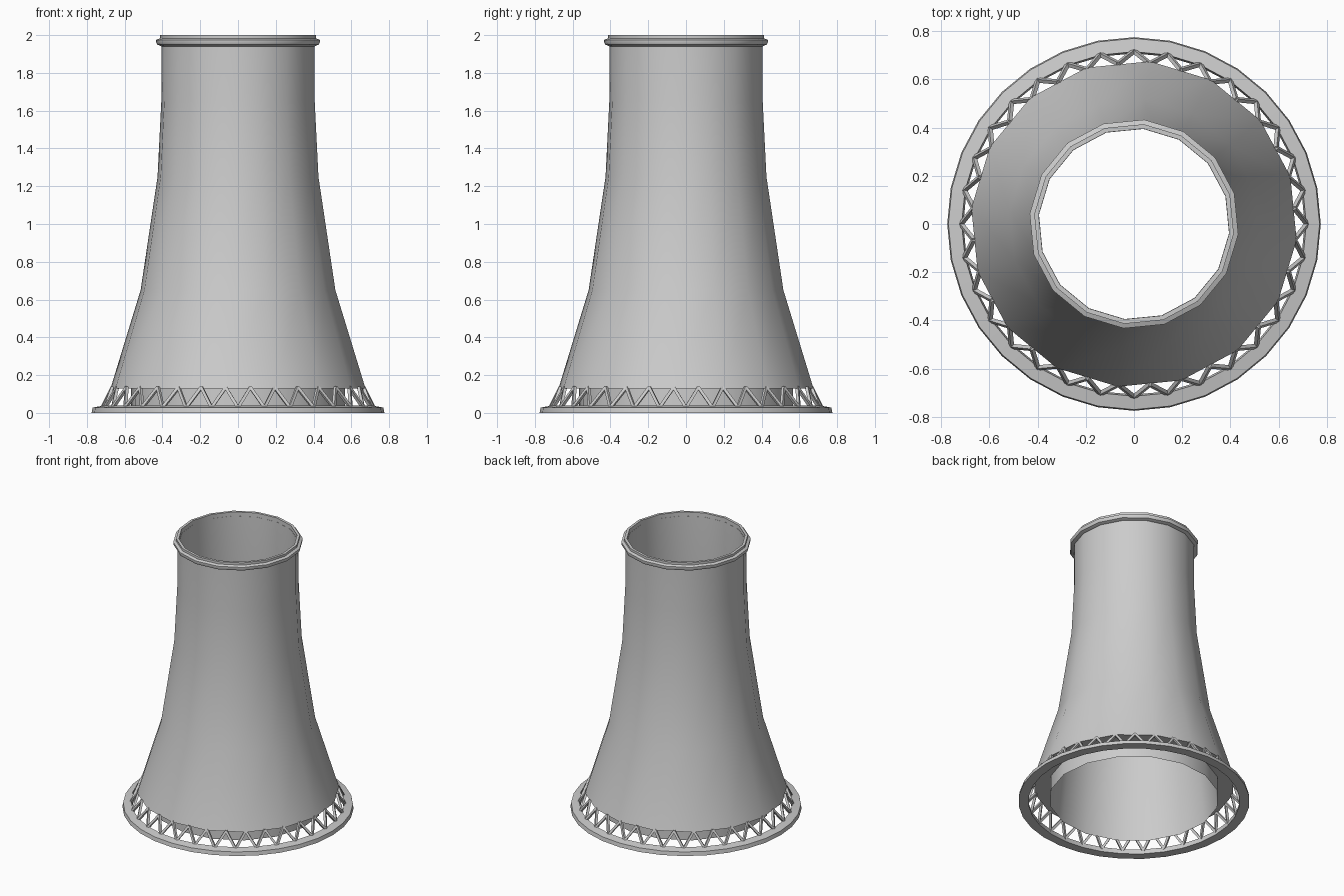
import bpy, bmesh, math
from mathutils import Vector

if "Cube" in bpy.data.objects:
    bpy.data.objects.remove(bpy.data.objects["Cube"])


def polar(r, angle, z):
    return Vector((r * math.cos(angle), r * math.sin(angle), z))


def finish(name, bm):
    bmesh.ops.recalc_face_normals(bm, faces=bm.faces)
    mesh = bpy.data.meshes.new(name)
    bm.to_mesh(mesh)
    bm.free()
    obj = bpy.data.objects.new(name, mesh)
    bpy.context.collection.objects.link(obj)
    return obj


def smooth(obj, degrees=30):
    bpy.ops.object.select_all(action='DESELECT')
    obj.select_set(True)
    bpy.context.view_layer.objects.active = obj
    bpy.ops.object.shade_smooth_by_angle(angle=math.radians(degrees))


def lathe(name, profile, sides, offset=0.0):
    """Revolve a closed (radius, height) outline around z."""
    bm = bmesh.new()
    rings = [[bm.verts.new(polar(r, offset + math.tau * i / sides, z))
              for i in range(sides)] for r, z in profile]
    for k, a in enumerate(rings):
        b = rings[(k + 1) % len(rings)]
        for i in range(sides):
            j = (i + 1) % sides
            bm.faces.new((a[i], a[j], b[j], b[i]))
    obj = finish(name, bm)
    smooth(obj)
    return obj


def add_beam(bm, start, end, half):
    """Square beam whose section is aligned to the radial direction."""
    axis = (end - start).normalized()
    mid = (start + end) / 2
    side = axis.cross(Vector((mid.x, mid.y, 0))).normalized()
    out = side.cross(axis)
    corners = [(-1, -1), (1, -1), (1, 1), (-1, 1)]
    a, b = [[bm.verts.new(p + (side * s + out * t) * half) for s, t in corners]
            for p in (start, end)]
    for i in range(4):
        j = (i + 1) % 4
        bm.faces.new((a[i], a[j], b[j], b[i]))
    bm.faces.new(a[::-1])
    bm.faces.new(b)


TURN = math.radians(-5.625)

# Tower shell: flared outside, inner wall reaching down behind the struts
lathe("tower_shell", [
    (0.678, 0.13), (0.518, 0.65), (0.428, 1.25), (0.408, 1.65), (0.408, 1.97),
    (0.396, 1.97), (0.396, 1.65), (0.416, 1.25), (0.505, 0.65), (0.56, 0.13),
    (0.57, 0.02), (0.562, 0.02), (0.552, 0.13), (0.552, 0.132)][:11]
    + [(0.568, 0.13)], 16, TURN)

# Top lip with a protruding band
lathe("top_rim", [
    (0.406, 1.94), (0.43, 1.95), (0.435, 1.96), (0.435, 1.975), (0.416, 1.983),
    (0.416, 2.0), (0.397, 2.0), (0.397, 1.94)], 16, TURN)

# Foundation ring
lathe("base_ring", [
    (0.775, 0.0), (0.77, 0.028), (0.715, 0.038), (0.708, 0.0)], 32)

# Zigzag struts between the base ring and the shell
bm = bmesh.new()
step = math.tau / 32
for i in range(32):
    foot = polar(0.718, i * step, 0.028)
    for s in (-0.5, 0.5):
        add_beam(bm, foot, polar(0.668, (i + s) * step, 0.135), 0.008)
finish("support_struts", bm)
